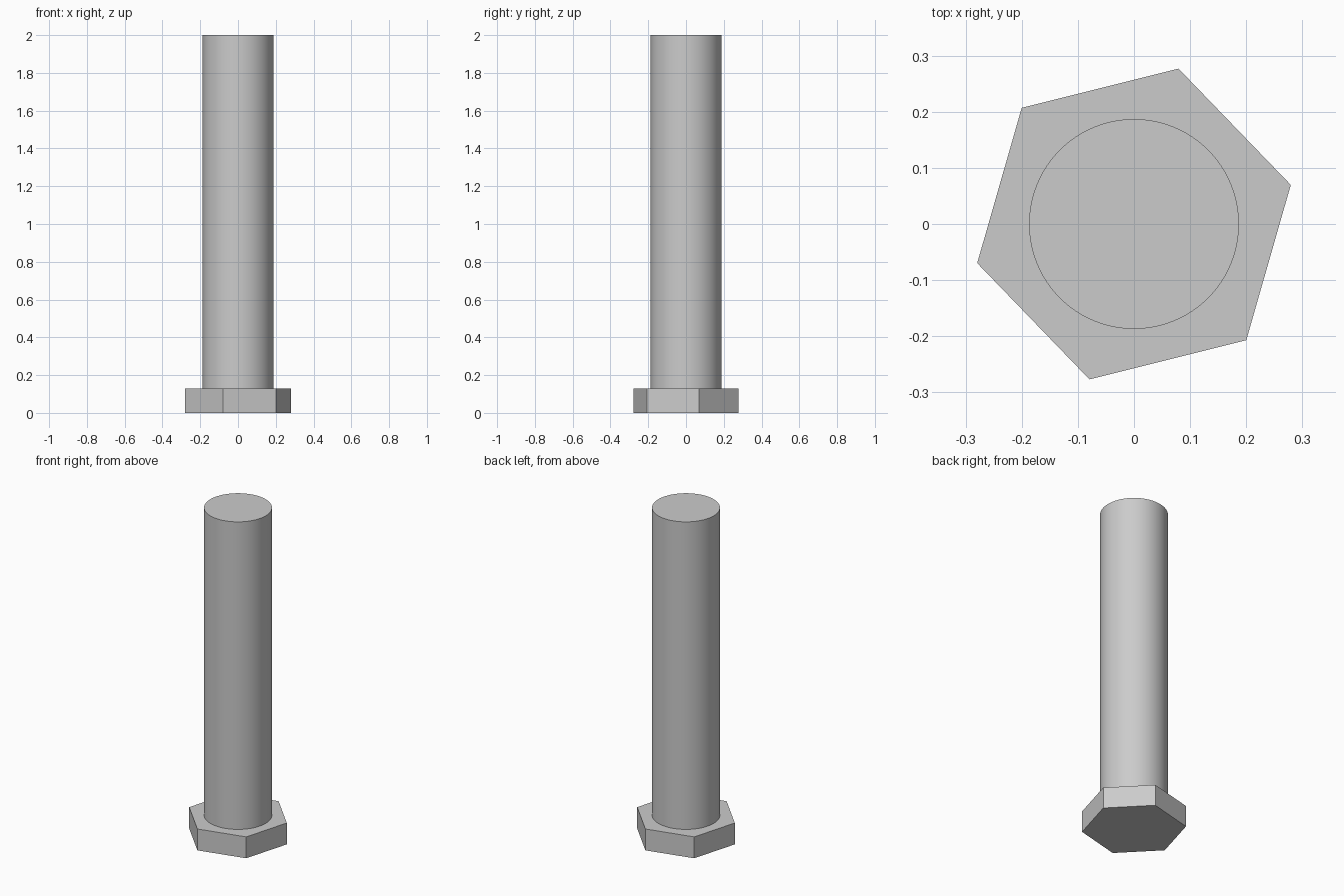
import bpy
import math

cube = bpy.data.objects.get("Cube")
if cube:
    bpy.data.objects.remove(cube, do_unlink=True)

HEAD_HEIGHT = 0.13
TOTAL_HEIGHT = 2.0

# Plain grey metal
steel = bpy.data.materials.new("grey steel")
steel.use_nodes = True
grey = (0.6, 0.6, 0.6, 1)
steel.diffuse_color = grey
steel.node_tree.nodes["Principled BSDF"].inputs["Base Color"].default_value = grey


def prism(name, sides, radius, bottom, top, turn=0):
    bpy.ops.mesh.primitive_cylinder_add(
        vertices=sides, radius=radius, depth=top - bottom,
        location=(0, 0, (bottom + top) / 2),
        rotation=(0, 0, math.radians(turn)))
    part = bpy.context.object
    part.name = name
    part.data.materials.append(steel)
    return part


# Hexagonal head, slightly turned
prism("hex_head", 6, 0.288, 0, HEAD_HEIGHT, turn=-16)

# Smooth round shank standing on the head
prism("shank", 96, 0.187, HEAD_HEIGHT, TOTAL_HEIGHT)
bpy.ops.object.shade_smooth_by_angle(angle=math.radians(30))
